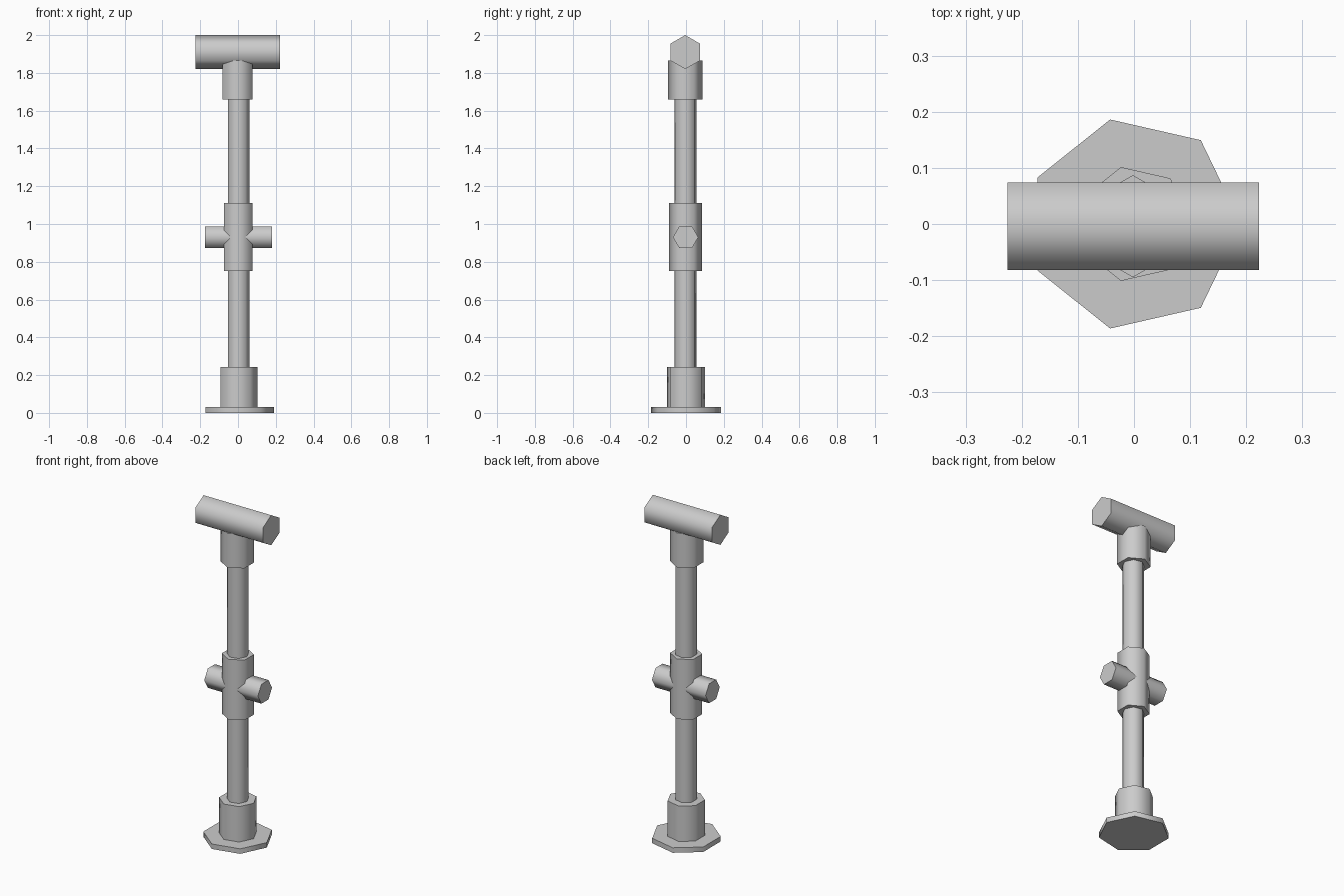
import bpy
from math import radians, pi

if "Cube" in bpy.data.objects:
    bpy.data.objects.remove(bpy.data.objects["Cube"])


def prism(name, sides, radius, start, end, centre, along="Z", spin=0.0):
    """Smooth-sided, flat-capped prism running from start to end along Z or X.
    centre gives the two remaining coordinates: (x, y) for Z, (y, z) for X."""
    mid = (start + end) / 2
    if along == "Z":
        loc, rot = (centre[0], centre[1], mid), (0, 0, 0)
    else:
        loc, rot = (mid, centre[0], centre[1]), (0, pi / 2, 0)
    bpy.ops.mesh.primitive_cylinder_add(vertices=sides, radius=radius,
                                        depth=end - start, location=loc, rotation=rot)
    ob = bpy.context.object
    ob.name = name
    # the primitive's first corner lies on +y; spin turns it about its own axis
    for v in ob.data.vertices:
        if spin:
            from mathutils import Matrix
            v.co = Matrix.Rotation(radians(spin), 3, "Z") @ v.co
    bpy.ops.object.shade_smooth_by_angle(angle=radians(65))
    return ob


# floor flange, its collar and the upright pipe: seven sides, corner on +x
prism("floor_flange", 7, 0.191, 0.0, 0.03, (0, 0), spin=-90)
prism("base_collar", 7, 0.104, 0.02, 0.242, (0, 0), spin=-90)
prism("upright_pipe", 7, 0.06, 0.03, 1.84, (0.002, -0.003), spin=-90)

# cross fitting halfway up: six-sided sleeve with stub arms both ways
prism("cross_sleeve", 6, 0.0875, 0.75, 1.11, (0.001, -0.003))
prism("cross_arms", 6, 0.067, -0.175, 0.18, (-0.002, 0.93), along="X")

# tee fitting at the top: socket below, handle across
prism("tee_socket", 6, 0.091, 1.66, 1.865, (-0.002, -0.004))
prism("tee_handle", 6, 0.09, -0.225, 0.223, (-0.004, 1.91), along="X", spin=90)
